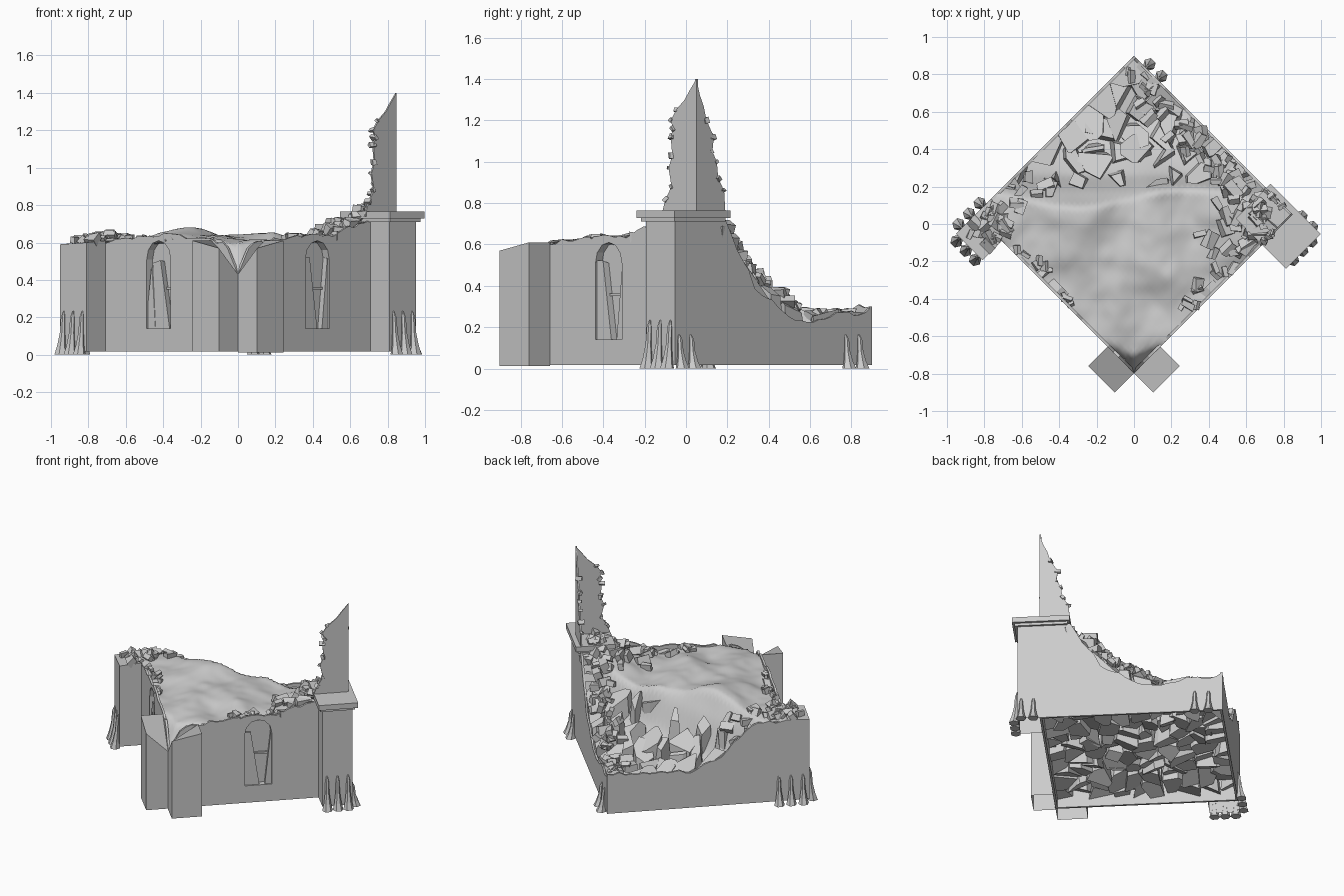
import bpy, bmesh, math, random
from mathutils import Vector, noise

random.seed(4)
if "Cube" in bpy.data.objects:
    bpy.data.objects.remove(bpy.data.objects["Cube"])

stone = bpy.data.materials.new("grey stone")
stone.use_nodes = True
GREY = (0.6, 0.6, 0.6, 1)
stone.diffuse_color = GREY
stone.node_tree.nodes["Principled BSDF"].inputs["Base Color"].default_value = GREY

R = math.sqrt(0.5)
H = 0.6       # half side of the square plan
OUT = 0.745   # outer face of the buttresses
BASE = 0.018


def place(u, v, z):
    """Wall-aligned plan coordinates, turned 45 degrees into the world."""
    return Vector(((u - v) * R, (u + v) * R + 0.05, z))


def along_u(s, d, z):
    return place(s, d, z)


def along_v(s, d, z):
    return place(d, s, z)


def finish(name, bm):
    bmesh.ops.recalc_face_normals(bm, faces=bm.faces[:])
    mesh = bpy.data.meshes.new(name)
    bm.to_mesh(mesh)
    bm.free()
    mesh.materials.append(stone)
    ob = bpy.data.objects.new(name, mesh)
    bpy.context.collection.objects.link(ob)
    return ob


def bridge(bm, rings, closed=True):
    """Skin through equal rings of points, the first end optionally open."""
    rings = [[bm.verts.new(p) for p in ring] for ring in rings]
    n = len(rings[0])
    for a, b in zip(rings, rings[1:]):
        for i in range(n):
            j = (i + 1) % n
            bm.faces.new((a[i], a[j], b[j], b[i]))
    if closed:
        bm.faces.new(rings[0][::-1])
    bm.faces.new(rings[-1])


def prism(name, outline, axis, d0, d1):
    bm = bmesh.new()
    bridge(bm, [[axis(s, d, z) for s, z in outline] for d in (d0, d1)])
    return finish(name, bm)


def block(name, u0, u1, v0, v1, z0, tops, closed=True):
    """Box whose four top corners may differ in height."""
    plan = [(u0, v0), (u1, v0), (u1, v1), (u0, v1)]
    bm = bmesh.new()
    bridge(bm, [[place(u, v, z0) for u, v in plan],
                [place(u, v, z) for (u, v), z in zip(plan, tops)]], closed)
    return finish(name, bm)


def level(profile, s):
    for (a, za), (b, zb) in zip(profile, profile[1:]):
        if s <= b:
            return za + (zb - za) * max(0, s - a) / (b - a)
    return profile[-1][1]


# Broken top edge of each wall: distance along the wall, height
FRONT_LEFT = [(-.6, .43), (-.5, .6), (-.1, .64), (.1, .64), (.3, .61), (.6, .6)]
FRONT_RIGHT = [(-.6, .43), (-.5, .6), (-.1, .64), (.1, .63), (.25, .68), (.38, .72), (.6, .72)]
BACK_LEFT = [(-.6, .6), (-.38, .58), (-.25, .48), (-.16, .37), (.04, .28), (.34, .29), (.6, .3)]
BACK_RIGHT = [(-.6, .72), (-.39, .72), (-.32, .58), (-.25, .48), (-.19, .38), (-.03, .3),
              (.11, .22), (.25, .24), (.39, .27), (.55, .25), (.6, .3)]


def wall(name, profile, axis, d):
    steps = 30
    outline = [(-H, BASE), (H, BASE)]
    for i in range(steps, -1, -1):
        s = -H + 2 * H * i / steps
        rough = 0 if i in (0, steps) or level(profile, s) > .715 else random.uniform(-.012, .012)
        outline.append((s, level(profile, s) + rough))
    return prism(name, outline, axis, d, d * 0.975)


walls = [wall("front_left_wall", FRONT_LEFT, along_v, -H),
         wall("front_right_wall", FRONT_RIGHT, along_u, -H)]
wall("back_left_wall", BACK_LEFT, along_u, H)
wall("back_right_wall", BACK_RIGHT, along_v, H)


# Arched windows, recessed into casings behind both front walls
def arch(grow):
    w = .09 + grow
    pts = [(-w, .14 - grow), (w, .14 - grow)]
    for k in range(7):
        t = math.pi * k / 6
        pts.append((w * math.cos(t), .51 + (.1 + grow) * math.sin(t)))
    return pts


for ob, axis, side in zip(walls, (along_v, along_u), ("left", "right")):
    casing = prism(f"{side}_window_casing", arch(.01), axis, -.598, -.545)
    cutter = prism("window_cutter", arch(0), axis, -.66, -.555)
    for target in (ob, casing):
        mod = target.modifiers.new("window", "BOOLEAN")
        mod.operation, mod.object, mod.solver = "DIFFERENCE", cutter, "EXACT"
        bpy.context.view_layer.objects.active = target
        bpy.ops.object.modifier_apply(modifier=mod.name)
    bpy.data.objects.remove(cutter)
    prism(f"{side}_window_bar", [(-.09, .35), (.09, .35), (.09, .362), (-.09, .362)], axis, -.57, -.55)

# Buttresses at the front, left and right corners, hollow below
block("front_left_buttress", -OUT, -H, -.6, -.4, BASE, (.57, .43, .61, .61), False)
block("front_right_buttress", -.6, -.4, -OUT, -H, BASE - .006, (.57, .61, .61, .43), False)
block("left_buttress", -OUT, -H, .4, .6, BASE, (.6, .61, .6, .59), False)
block("right_buttress", .4, .6, -OUT, -H, BASE, (.72,) * 4, False)
block("right_corner_pier", .42, .59, -.59, -.43, .3, (.72,) * 4)
block("cap_moulding", .385, .615, -.765, -.415, .71, (.73,) * 4)
block("cap_slab", .37, .632, -.78, -.4, .728, (.765,) * 4)

# Tall remnant of the corner above the cap
spire_front = [(0, .74), (.24, .74), (.21, .82), (.17, .88), (.19, .97), (.165, 1.03), (.175, 1.12),
               (.16, 1.16), (.175, 1.2), (.14, 1.25), (.08, 1.3), (.05, 1.34), (0, 1.4)]
spire_back = [(0, .74), (.2, .74), (.19, .86), (.15, .92), (.14, 1.0), (.11, 1.05), (.12, 1.12),
              (.07, 1.2), (.05, 1.27), (.025, 1.32), (0, 1.4)]
prism("spire_front_wall", [(H - s, z) for s, z in spire_front], along_u, -H, -.59)
prism("spire_back_wall", [(s - H, z) for s, z in spire_back], along_v, H, .59)


# Height of the rubble
def ground(u, v):
    p = place(u, v, 0)
    t = min(1, max(0, (p.y - .14 - .05 * math.sin(5 * p.x)) / .42))
    z = .61 + .06 * math.exp(-((p.x + .25) ** 2 + (p.y - .02) ** 2) / .05)
    z += .035 * math.exp(-((p.x - .1) ** 2 + (p.y + .2) ** 2) / .03)
    z += .1 * math.exp(-((p.x - .65) ** 2 + (p.y - .05) ** 2) / .04)
    z += .035 * noise.noise(p * 5) + .006 * noise.noise(p * 14)
    z += (.23 - z) * t * (1.6 - .6 * t)
    return min(z, level(BACK_LEFT, u) + 1.1 * (H - v), level(BACK_RIGHT, v) + 1.1 * (H - u),
               level(FRONT_LEFT, v) + .8 * (u + H), level(FRONT_RIGHT, u) + .8 * (v + H))


def on_slope(u, v):
    y = place(u, v, 0).y
    return y > .2 or (y > .12 and ground(u, v) < .54)


# Smooth drift over the front half, sinking below the boulders behind
bm = bmesh.new()
bmesh.ops.create_grid(bm, x_segments=56, y_segments=56, size=.598)
for vert in bm.verts:
    u, v = vert.co.x, vert.co.y
    sink = .1 * min(1, max(0, (place(u, v, 0).y - .18) / .08))
    vert.co = place(u, v, ground(u, v) - sink)
drift = finish("rubble_drift", bm)
bpy.context.view_layer.objects.active = drift
drift.select_set(True)
bpy.ops.object.shade_smooth_by_angle(angle=math.radians(50))
drift.select_set(False)


# Boulders fitted together: a block cut by planes half way to each neighbour
def slice_off(bm, co, no):
    res = bmesh.ops.bisect_plane(bm, geom=bm.verts[:] + bm.edges[:] + bm.faces[:],
                                 plane_co=co, plane_no=no, clear_outer=True)
    rim = [g for g in res["geom_cut"] if isinstance(g, bmesh.types.BMEdge)]
    if len(rim) > 2:
        bmesh.ops.edgenet_fill(bm, edges=rim)


def jitter(amount):
    return random.uniform(-amount, amount)


N = 10
seeds = [Vector(((i + .5) / N - .5, (j + .5) / N - .5, 0)) * 1.19 + Vector((jitter(.045), jitter(.045), 0))
         for i in range(N) for j in range(N)]
pile = bmesh.new()
for seed in seeds:
    cell = bmesh.new()
    bmesh.ops.create_cube(cell, size=1.18)
    near = sorted(seeds, key=lambda s: (s - seed).length)[1:15]
    for other in near:
        lean = Vector((0, 0, jitter(.02)))
        slice_off(cell, (seed + other) / 2, other - seed + lean)
    u, v = seed.x, seed.y
    e = .04
    du = (ground(u + e, v) - ground(u - e, v)) / (2 * e)
    dv = (ground(u, v + e) - ground(u, v - e)) / (2 * e)
    lift = .035 if on_slope(u, v) else -.09
    slice_off(cell, Vector((u, v, ground(u, v) + lift)), Vector((-du + jitter(.35), -dv + jitter(.35), 1)))
    slice_off(cell, Vector((u, v, .1 + jitter(.025))), Vector((jitter(.5), jitter(.5), -1)))
    for vert in cell.verts:
        vert.co = place(*vert.co)
    part = bpy.data.meshes.new("boulder")
    cell.to_mesh(part)
    cell.free()
    pile.from_mesh(part)
    bpy.data.meshes.remove(part)
finish("boulder_pile", pile)


# Loose bricks
def bricks(name, spots, low, high):
    bm = bmesh.new()
    for p in spots:
        size = random.uniform(low, high)
        made = bmesh.ops.create_cube(bm, size=size)["verts"]
        turn = Vector((jitter(1), jitter(1), jitter(1))).to_track_quat("Z", "Y")
        for vert in made:
            c = Vector((vert.co.x * 1.5, vert.co.y, vert.co.z * .7))
            c += Vector((jitter(.12), jitter(.12), jitter(.12))) * size
            vert.co = turn @ c + p
    finish(name, bm)


def scatter(count, u0, u1, v0, v1, lift=.01):
    spots = []
    for _ in range(count):
        u, v = random.uniform(u0, u1), random.uniform(v0, v1)
        spots.append(place(u, v, ground(max(-H, u), max(-H, v)) + lift))
    return spots


bricks("right_corner_bricks", scatter(32, .15, .56, -.57, -.25, .02), .04, .07)
bricks("back_right_bricks", scatter(32, .42, .57, -.35, .4, .03), .03, .06)
bricks("front_right_bricks", scatter(14, -.25, .4, -.58, -.5), .03, .05)
bricks("left_corner_bricks", scatter(18, -.72, -.5, .4, .57), .03, .055)
bricks("back_left_bricks", scatter(12, -.55, -.2, .42, .56), .035, .06)
bricks("front_left_bricks", scatter(10, -.58, -.53, -.2, .35), .02, .04)
bricks("back_corner_bricks", scatter(8, .5, .57, .4, .57, .03), .025, .045)
bricks("pier_bricks", [place(random.uniform(.4, .54), random.uniform(-.56, -.43), .775)
                       for _ in range(10)], .03, .055)
bricks("spire_bricks", [along_u(H - s, -.59, z) for s, z in spire_front[2:-3]]
       + [along_v(s - H, .59, z) for s, z in spire_back[2:-3]], .018, .032)


# Root-like claws gripping the corners
def claws(name, axis, face, spots, height):
    out = math.copysign(1, face)
    bm = bmesh.new()
    for s in spots:
        rings = []
        for t, r, off in ((0, .035, .026), (.2, .024, .02), (.5, .015, .012), (.85, .012, .008), (1, .004, .002)):
            ring = [k * math.tau / 6 for k in range(6)]
            rings.append([axis(s + r * math.cos(a), face + out * (off + r * math.sin(a)), t * height)
                          for a in ring])
        bridge(bm, rings)
    finish(name, bm)


claws("left_front_claws", along_v, -OUT, (.43, .5, .57), .235)
claws("left_back_claws", along_u, H, (-.7, -.62, -.54), .2)
claws("right_front_claws", along_u, -OUT, (.43, .5, .57), .235)
claws("right_back_claws", along_v, H, (-.72, -.64), .165)
claws("back_corner_claws", along_v, H, (.42, .51), .165)
